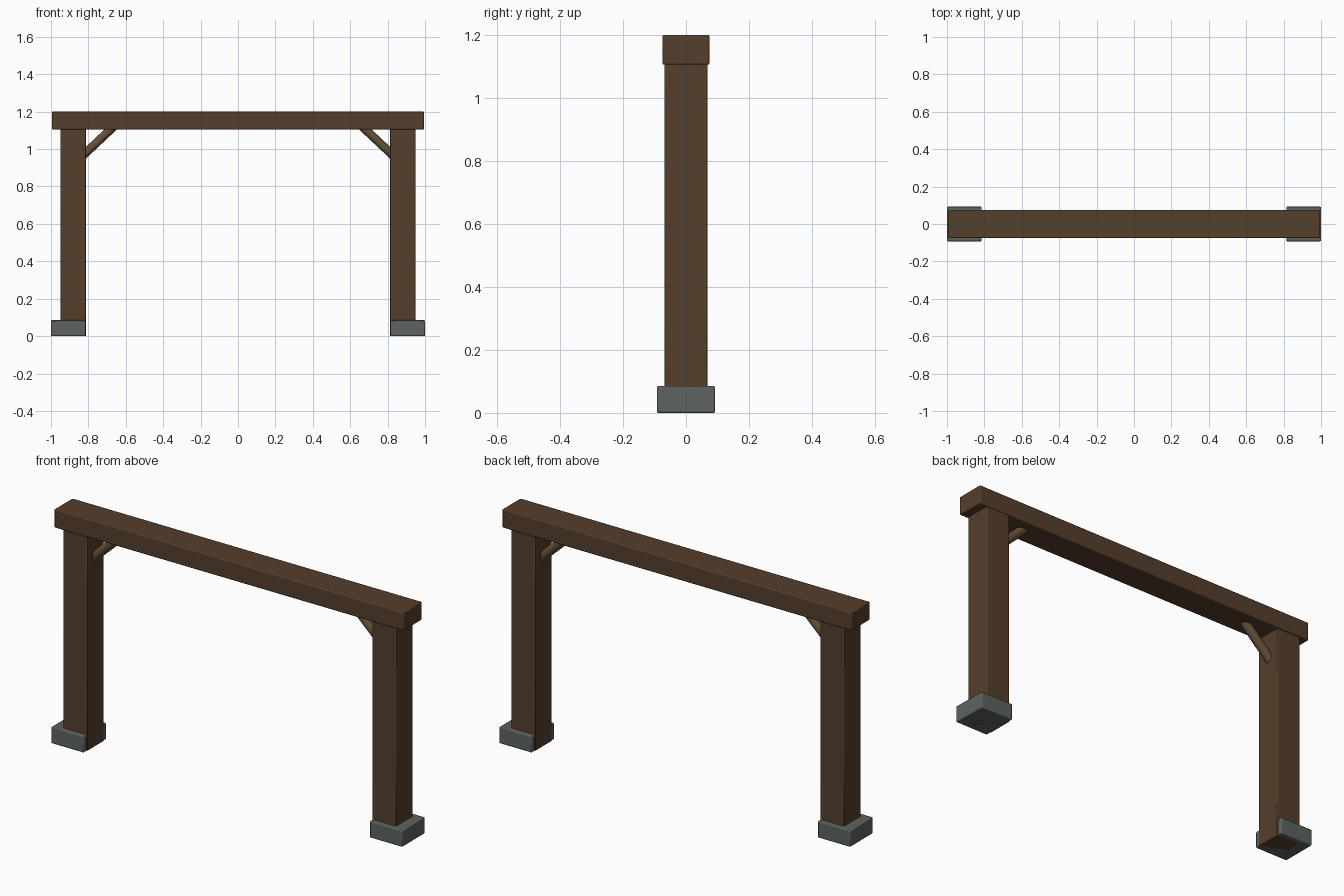
import bpy
from mathutils import Vector

if "Cube" in bpy.data.objects:
    bpy.data.objects.remove(bpy.data.objects["Cube"])


def material(name, rgb):
    m = bpy.data.materials.new(name)
    m.diffuse_color = (*rgb, 1)
    m.use_nodes = True
    m.node_tree.nodes["Principled BSDF"].inputs["Base Color"].default_value = m.diffuse_color
    return m


wood = material("dark_wood", (0.09, 0.05, 0.025))
light_wood = material("light_wood", (0.13, 0.08, 0.04))
stone = material("stone", (0.11, 0.125, 0.115))


def finish(obj, name, mat):
    obj.name = name
    obj.data.materials.append(mat)
    bpy.ops.object.shade_smooth_by_angle()


def block(name, centre, size, mat, bevel=0.005):
    bpy.ops.mesh.primitive_cube_add(size=1, location=centre)
    obj = bpy.context.object
    obj.scale = size
    bpy.ops.object.transform_apply(location=False, rotation=False)
    mod = obj.modifiers.new("soft_edges", "BEVEL")
    mod.width = bevel
    mod.segments = 2
    finish(obj, name, mat)


def rod(name, start, end, radius, mat):
    a, b = Vector(start), Vector(end)
    bpy.ops.mesh.primitive_cylinder_add(vertices=16, radius=radius,
                                        depth=(b - a).length, location=(a + b) / 2)
    obj = bpy.context.object
    obj.rotation_euler = (b - a).to_track_quat('Z', 'Y').to_euler()
    finish(obj, name, mat)


# Top beam
block("top_beam", (0, 0, 1.1525), (1.99, 0.149, 0.095), wood)

for side, s in (("left", -1), ("right", 1)):
    # Stone foot and the post standing through it
    block(side + "_foot", (s * 0.9075, 0, 0.0425), (0.185, 0.185, 0.085), stone)
    block(side + "_post", (s * 0.88, 0, 0.555), (0.137, 0.137, 1.11), wood)
    # Diagonal brace, ends buried in post and beam
    rod(side + "_brace", (s * 0.835, 0, 0.96), (s * 0.665, 0, 1.12), 0.023, light_wood)
